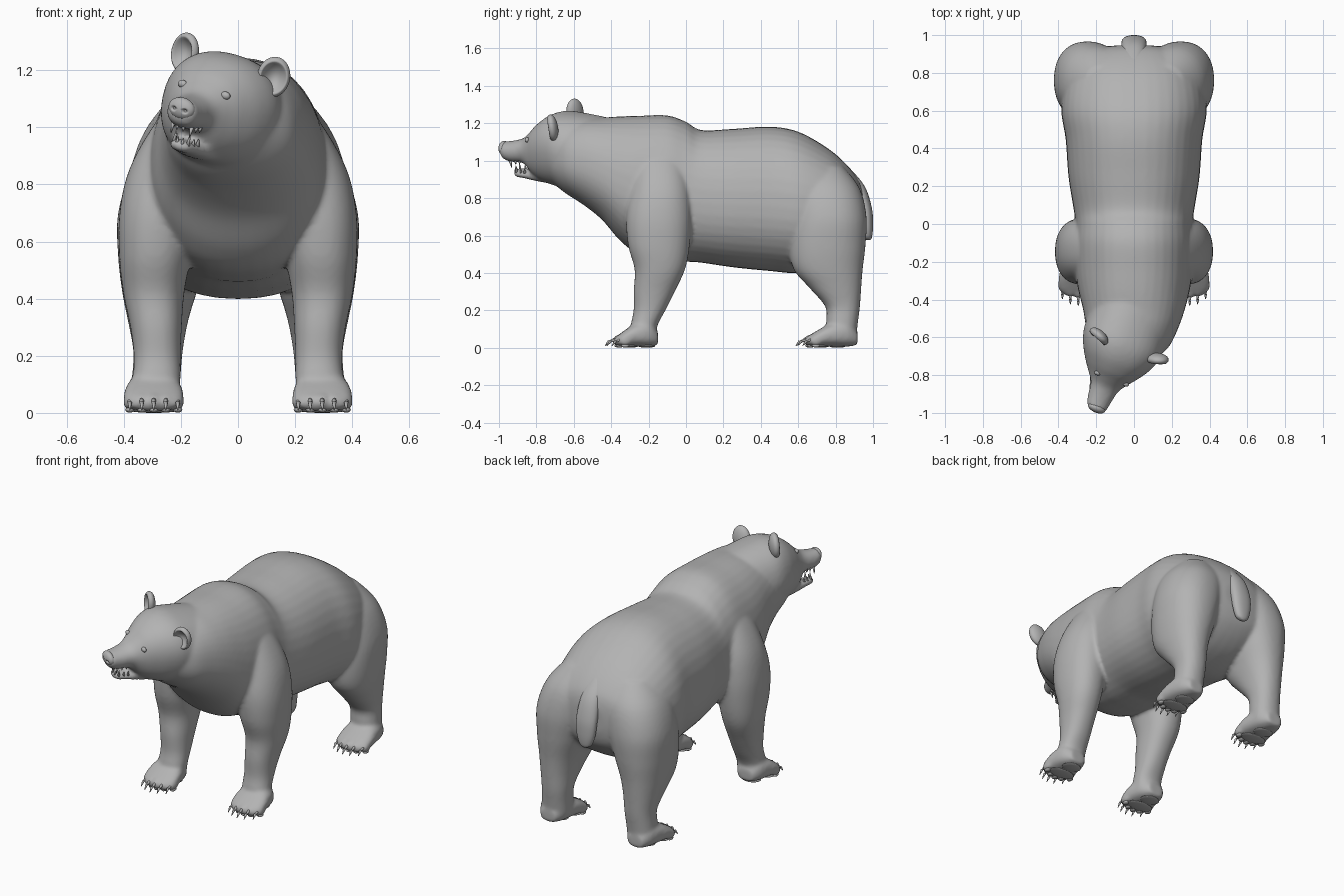
import bpy, bmesh, math
from mathutils import Matrix, Vector
from mathutils.bvhtree import BVHTree

if "Cube" in bpy.data.objects:
    bpy.data.objects.remove(bpy.data.objects["Cube"])

grey = bpy.data.materials.new("plain grey")
grey.diffuse_color = (0.45, 0.45, 0.45, 1)
grey.use_nodes = True
grey.node_tree.nodes["Principled BSDF"].inputs["Base Color"].default_value = grey.diffuse_color


def frame(a, b, s, o=(0, 0, 0)):
    """Matrix whose columns are the width, height and length axes of a loft."""
    m = Matrix((a, b, s)).transposed().to_4x4()
    m.translation = Vector(o)
    return m


X, Y, Z = (1, 0, 0), (0, 1, 0), (0, 0, 1)
ALONG_Y, ALONG_Z = frame(X, Z, Y), frame(X, Y, Z)
# head frame: turned and tilted toward -x
R = Vector((0.33, -0.13, -0.09)).normalized()
F = Vector((-0.38, -0.92, -0.06))
F = (F - R * F.dot(R)).normalized()
U = F.cross(R)
HEAD = frame(R, U, F, (-0.065, -0.63, 1.056))


def spline(st, n=5):
    """Smooth curve through the stations."""
    out = []
    for i in range(len(st) - 1):
        p = [st[max(0, min(len(st) - 1, i + d))] for d in (-1, 0, 1, 2)]
        for j in range(n):
            t = j / n
            out.append([0.5 * (2 * b + (c - a) * t + (2 * a - 5 * b + 4 * c - d) * t * t
                               + (3 * b - a - 3 * c + d) * t ** 3) for a, b, c, d in zip(*p)])
    return out + [list(st[-1])]


def loft(bm, m, stations, k=0.5, e=0.9, seg=40):
    """Stations: (position, centre, half width, low, high)."""
    rings = []
    for s, c, w, lo, hi in spline(stations):
        mid, ring = lo + k * (hi - lo), []
        for i in range(seg):
            t = 2 * math.pi * i / seg
            ca = math.copysign(abs(math.cos(t)) ** e, math.cos(t))
            sa = math.copysign(abs(math.sin(t)) ** e, math.sin(t))
            b = mid + sa * ((hi - mid) if sa > 0 else (mid - lo))
            ring.append(bm.verts.new(m @ Vector((c + w * ca, b, s))))
        rings.append(ring)
    for p, q in zip(rings, rings[1:]):
        for i in range(seg):
            bm.faces.new((p[i], p[i - 1], q[i - 1], q[i]))
    bm.faces.new(rings[0])
    bm.faces.new(rings[-1])


def ball(bm, centre, size, m=Matrix(), seg=24, dent=None):
    """Ellipsoid, optionally reshaped by a rule on the unit sphere."""
    vs = bmesh.ops.create_uvsphere(bm, u_segments=seg, v_segments=seg * 2 // 3, radius=1)["verts"]
    for v in vs:
        p = dent(v.co.copy()) if dent else v.co
        v.co = m @ (Vector(centre) + Vector(a * b for a, b in zip(p, size)))


def spike(bm, a, b, r):
    a, b = Vector(a), Vector(b)
    m = Matrix.Translation((a + b) / 2) @ (b - a).to_track_quat('Z', 'Y').to_matrix().to_4x4()
    bmesh.ops.create_cone(bm, cap_ends=True, segments=10, radius1=r, radius2=r * 0.2,
                          depth=(b - a).length, matrix=m)


def finish(bm, name):
    bmesh.ops.recalc_face_normals(bm, faces=bm.faces)
    me = bpy.data.meshes.new(name)
    bm.to_mesh(me)
    bm.free()
    me.materials.append(grey)
    me.polygons.foreach_set("use_smooth", [True] * len(me.polygons))
    ob = bpy.data.objects.new(name, me)
    bpy.context.collection.objects.link(ob)
    return ob


# torso and neck
skin = bmesh.new()
loft(skin, ALONG_Y, [
    (0.945, 0, .10, .66, .83), (0.92, 0, .23, .58, .90), (0.85, 0, .32, .50, .988),
    (0.75, 0, .365, .44, 1.072), (0.6, 0, .385, .40, 1.155), (0.45, 0, .362, .41, 1.182),
    (0.25, 0, .347, .43, 1.17), (0.08, 0, .32, .455, 1.164), (0, 0, .31, .46, 1.208),
    (-.1, 0, .315, .47, 1.242), (-.25, 0, .31, .50, 1.24), (-.35, 0, .295, .57, 1.237),
    (-.45, 0, .27, .685, 1.23), (-.55, -.01, .245, .765, 1.225), (-.65, -.03, .215, .83, 1.2),
    (-.72, -.05, .16, .89, 1.15)], k=0.45)

# head and lower jaw
loft(skin, HEAD, [
    (-.25, 0, .21, -.26, .15), (-.1, 0, .215, -.225, .19), (0, 0, .215, -.20, .208),
    (.08, 0, .188, -.182, .195), (.15, 0, .145, -.155, .157), (.2, 0, .108, -.12, .115),
    (.25, 0, .077, -.055, .08), (.32, 0, .064, -.042, .069), (.365, 0, .054, -.025, .068),
    (.38, 0, .035, 0, .055)])
loft(skin, HEAD, [(.08, 0, .10, -.175, -.09), (.18, 0, .077, -.155, -.09), (.26, 0, .054, -.135, -.088),
                  (.31, 0, .04, -.125, -.085), (.328, 0, .02, -.115, -.092)])

claws, pads = bmesh.new(), bmesh.new()
for sx in (1, -1):
    # front legs
    loft(skin, ALONG_Z, [(z, sx * c, w, lo, hi) for z, c, w, lo, hi in (
        (.06, .29, .085, -.29, -.16), (.12, .285, .084, -.295, -.152), (.2, .283, .082, -.28, -.11),
        (.3, .287, .09, -.28, -.06), (.42, .295, .107, -.275, -.005), (.55, .29, .126, -.31, .02),
        (.7, .275, .14, -.32, .03), (.85, .235, .147, -.30, .025), (1.0, .19, .11, -.27, -.01),
        (1.1, .15, .06, -.21, -.05))])
    # hind legs
    loft(skin, ALONG_Z, [(z, sx * c, w, lo, hi) for z, c, w, lo, hi in (
        (.06, .29, .085, .76, .91), (.14, .285, .085, .75, .92), (.22, .28, .087, .745, .93),
        (.32, .28, .105, .66, .937), (.42, .275, .13, .575, .945), (.55, .26, .16, .55, .96),
        (.70, .24, .18, .56, .965), (.85, .2, .17, .56, .93), (.97, .16, .11, .6, .84))])
    # paws, toes, claws and soles
    for front, stretch in ((-.385, 1), (.635, 1.2)):
        cx = sx * .295
        loft(skin, ALONG_Y, [(front + d * stretch, cx, w, lo, hi) for d, w, lo, hi in (
            (.235, .05, .015, .085), (.19, .083, .006, .14), (.12, .1, .006, .132),
            (.06, .105, .006, .095), (.02, .088, .008, .065), (.005, .06, .015, .045))], e=0.8)
        for i in range(-2, 3):
            x, y = cx + i * .042, front + .024 + .009 * i * i
            ball(skin, (x, y, .038), (.024, .036, .03))
            spike(claws, (x, y - .015, .046), (x, y - .058, .03), .011)
            spike(claws, (x, y - .05, .036), (x, y - .072, .01), .008)
            ball(pads, (x, y, .011), (.016, .022, .010), seg=12)
        ball(pads, (cx, front + .085, .009), (.085, .045, .009))
        ball(pads, (cx, front + .175, .009), (.06, .045, .009))
finish(claws, "claws")
finish(pads, "paw_pads")

# fuse the skin into one smooth surface
body = finish(skin, "bear_body")
rm = body.modifiers.new("fuse", 'REMESH')
rm.mode, rm.voxel_size, rm.use_smooth_shade = 'VOXEL', 0.011, True
sm = body.modifiers.new("soften", 'SMOOTH')
sm.factor, sm.iterations = 0.5, 7
dg = bpy.context.evaluated_depsgraph_get()
dg.update()
mesh = bpy.data.meshes.new_from_object(body.evaluated_get(dg))
body.modifiers.clear()
body.data = mesh
if not mesh.materials:
    mesh.materials.append(grey)
mesh.polygons.foreach_set("use_smooth", [True] * len(mesh.polygons))
tree = BVHTree.FromPolygons([v.co for v in mesh.vertices], [p.vertices[:] for p in mesh.polygons])

# tail
bm = bmesh.new()
loft(bm, ALONG_Z, [(.575, 0, .012, .965, .985), (.595, 0, .04, .945, .995), (.66, 0, .06, .935, 1.0),
                   (.75, 0, .066, .92, .993), (.86, 0, .06, .87, .957), (.95, 0, .045, .81, .885),
                   (1.0, 0, .02, .78, .83)])
finish(bm, "tail")


# ears: ellipsoids hollowed on the forward side
def cup(p):
    d = math.hypot(p.x, p.y)
    if p.z > 0 and d < 0.8:
        p.z = 0.6 - 1.1 * (1 - (d / 0.8) ** 2)
    return p


bm = bmesh.new()
for sx in (1, -1):
    turn = HEAD @ Matrix.Translation((sx * .172, .168, 0)) @ Matrix.Rotation(sx * .35, 4, 'Y')
    ball(bm, (0, 0, 0), (.058, .072, .032), turn, 40, cup)
finish(bm, "ears")


# nose with two nostrils
def nostrils(p):
    d = math.hypot(abs(p.x) - 0.42, p.y + 0.1)
    if p.z > 0 and d < 0.27:
        p.z -= 0.6 * (1 - d / 0.27)
    return p


bm = bmesh.new()
ball(bm, (0, .034, .366), (.049, .038, .026), HEAD, 48, nostrils)
finish(bm, "nose")

# eyes set on the face, with a lid ring each
bm = bmesh.new()
for sx in (1, -1):
    hit = tree.ray_cast(HEAD @ Vector((sx * .083, .09, .6)), -F)[0]
    p = hit if hit else HEAD @ Vector((sx * .083, .09, .18))
    q = HEAD.inverted() @ p
    ball(bm, q, (.018, .014, .012), HEAD, 16)
finish(bm, "eyes")

# teeth along both jaws
bm = bmesh.new()
for sx in (1, -1):
    for f, r, size in ((.34, .012, .012), (.325, .036, .03), (.295, .042, .013), (.27, .047, .013)):
        spike(bm, HEAD @ Vector((sx * r, -.028, f)), HEAD @ Vector((sx * r, -.036 - size, f)), .008)
    for f, r, size in ((.315, .01, .012), (.303, .027, .028), (.275, .035, .012), (.25, .042, .012)):
        spike(bm, HEAD @ Vector((sx * r, -.1, f)), HEAD @ Vector((sx * r, -.086 + size, f)), .008)
finish(bm, "teeth")
